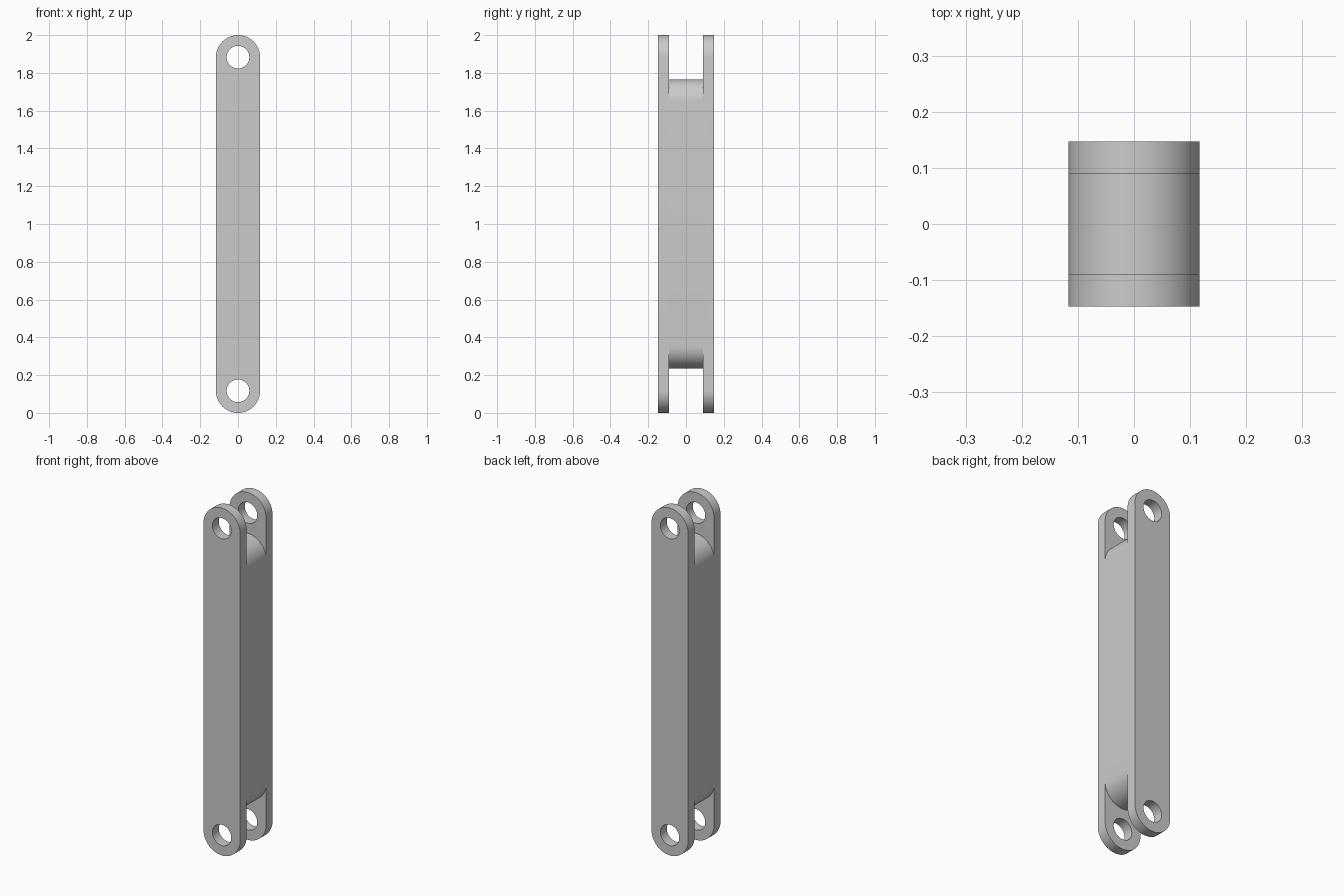
import bpy
import bmesh
from math import sin, cos, pi, radians

if "Cube" in bpy.data.objects:
    bpy.data.objects.remove(bpy.data.objects["Cube"], do_unlink=True)

HEIGHT, RADIUS, DEPTH = 2.0, 0.117, 0.294
HOLE_RADIUS, SLOT_WIDTH, WEB_END = 0.06, 0.178, 0.235
SEGMENTS = 32

grey = bpy.data.materials.new("plain grey")
grey.use_nodes = True
grey.diffuse_color = (0.6, 0.6, 0.6, 1)
grey.node_tree.nodes["Principled BSDF"].inputs["Base Color"].default_value = (0.6, 0.6, 0.6, 1)


def arc(z, radius, start, end, steps):
    """Points of an arc in the xz plane around (0, z)."""
    angles = [start + (end - start) * i / steps for i in range(steps + 1)]
    return [(radius * cos(a), z + radius * sin(a)) for a in angles]


def prism(name, outline, depth):
    """Extrude an xz outline along y, centred on y = 0."""
    bm = bmesh.new()
    face = bm.faces.new([bm.verts.new((x, -depth / 2, z)) for x, z in outline])
    extruded = bmesh.ops.extrude_face_region(bm, geom=[face])["geom"]
    verts = [v for v in extruded if isinstance(v, bmesh.types.BMVert)]
    bmesh.ops.translate(bm, verts=verts, vec=(0, depth, 0))
    bmesh.ops.recalc_face_normals(bm, faces=bm.faces)
    mesh = bpy.data.meshes.new(name)
    bm.to_mesh(mesh)
    bm.free()
    mesh.materials.append(grey)
    obj = bpy.data.objects.new(name, mesh)
    bpy.context.collection.objects.link(obj)
    return obj


# Bar with rounded ends
top, bottom = HEIGHT - RADIUS, RADIUS
link = prism("link_bar", arc(top, RADIUS, 0, pi, SEGMENTS)
             + arc(bottom, RADIUS, pi, 2 * pi, SEGMENTS), DEPTH)

# Pin holes and fork slots, alike at both ends
cutters = []
slot = arc(HEIGHT - WEB_END - RADIUS, RADIUS, 0, pi, SEGMENTS)
base = slot[0][1]
slot += [(-0.2, base), (-0.2, HEIGHT + 0.1), (0.2, HEIGHT + 0.1), (0.2, base)]
for end, z in (("top", top), ("bottom", bottom)):
    outline = slot if end == "top" else [(x, HEIGHT - h) for x, h in slot]
    cutters.append(prism(end + "_slot_cutter", outline, SLOT_WIDTH))
    hole = arc(z, HOLE_RADIUS, 0, 2 * pi, 2 * SEGMENTS)[:-1]
    cutters.append(prism(end + "_hole_cutter", hole, DEPTH + 0.1))

bpy.ops.object.select_all(action="DESELECT")
link.select_set(True)
bpy.context.view_layer.objects.active = link
for cutter in cutters:
    cutter.hide_render = True
    mod = link.modifiers.new(cutter.name, "BOOLEAN")
    mod.operation, mod.solver, mod.object = "DIFFERENCE", "EXACT", cutter
    bpy.ops.object.modifier_apply(modifier=mod.name)
    bpy.data.objects.remove(cutter, do_unlink=True)

bpy.ops.object.shade_smooth_by_angle(angle=radians(30))
